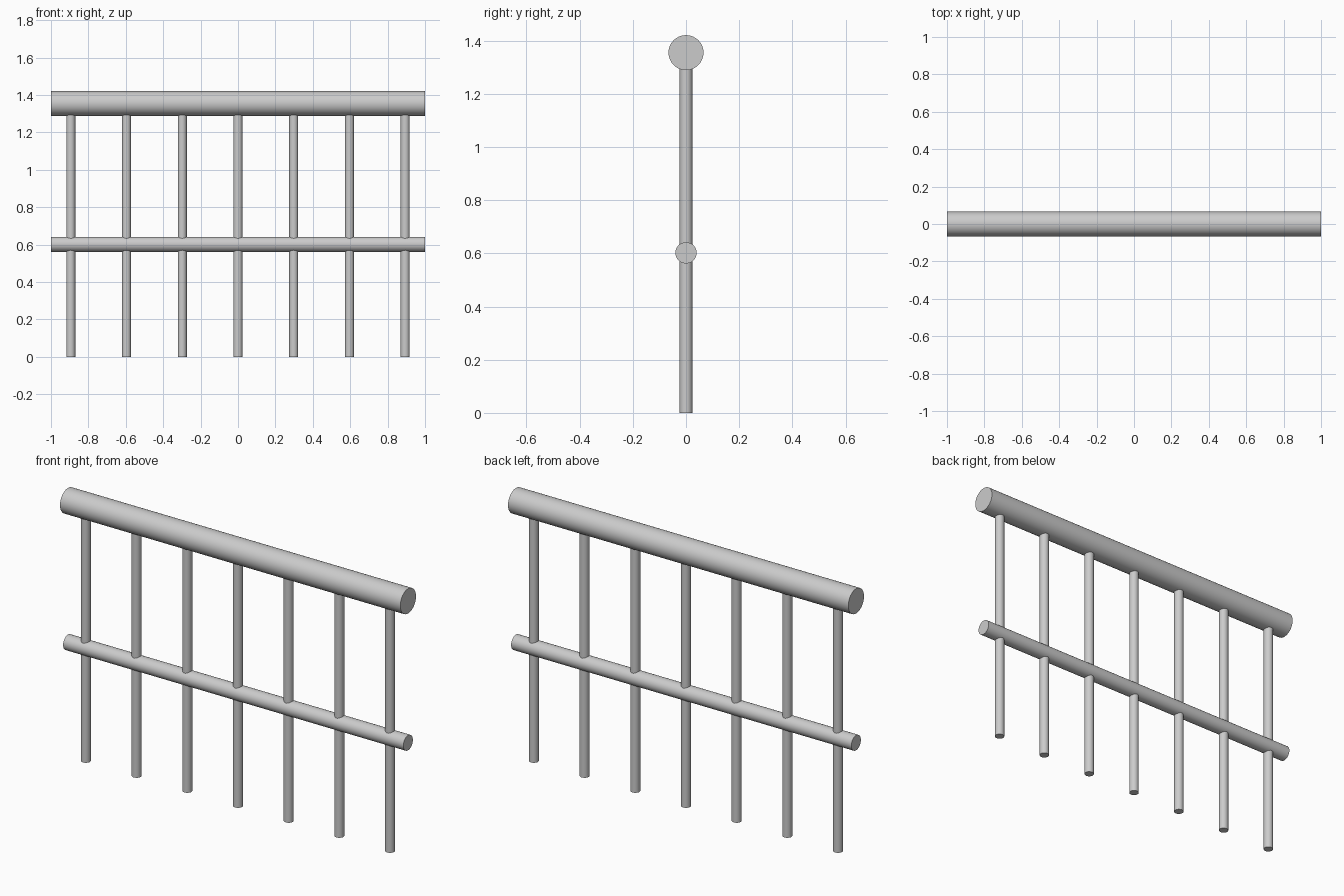
import bpy
from math import pi

if "Cube" in bpy.data.objects:
    bpy.data.objects.remove(bpy.data.objects["Cube"])


def rod(name, radius, length, location, along_x=False):
    bpy.ops.mesh.primitive_cylinder_add(
        vertices=32, radius=radius, depth=length, location=location,
        rotation=(0, pi / 2 if along_x else 0, 0))
    obj = bpy.context.object
    obj.name = name
    bpy.ops.object.shade_smooth_by_angle()
    return obj


TOP_Z = 1.355

# Horizontal rails
rod("top_rail", 0.066, 2.0, (0, 0, TOP_Z), along_x=True)
rod("middle_rail", 0.04, 2.0, (0, 0, 0.602), along_x=True)

# Seven evenly spaced uprights, running up into the top rail
for i in range(7):
    rod(f"upright_{i + 1}", 0.024, TOP_Z, ((i - 3) * 0.298, 0, TOP_Z / 2))
